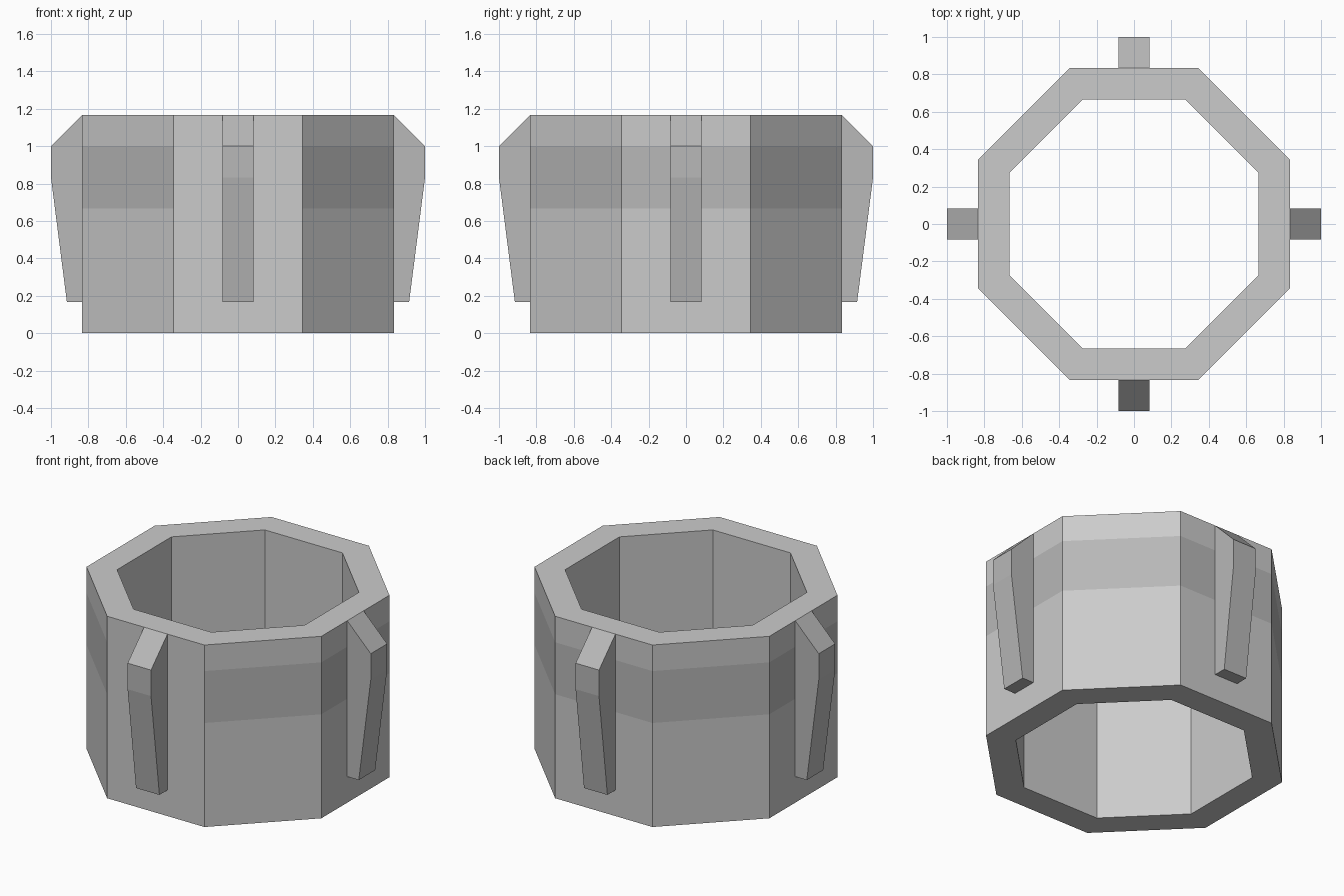
import bpy, bmesh
from math import cos, sin, pi

if "Cube" in bpy.data.objects:
    bpy.data.objects.remove(bpy.data.objects["Cube"])

dark = bpy.data.materials.new("dark_grey")
dark.diffuse_color = (0.48, 0.48, 0.48, 1)
dark.use_nodes = True
dark.node_tree.nodes["Principled BSDF"].inputs["Base Color"].default_value = dark.diffuse_color
light = bpy.data.materials.new("light_grey")
light.diffuse_color = (0.8, 0.8, 0.8, 1)
light.use_nodes = True
light.node_tree.nodes["Principled BSDF"].inputs["Base Color"].default_value = light.diffuse_color


def make_object(name, bm, mats):
    bmesh.ops.recalc_face_normals(bm, faces=bm.faces)
    mesh = bpy.data.meshes.new(name)
    bm.to_mesh(mesh)
    bm.free()
    for m in mats:
        mesh.materials.append(m)
    obj = bpy.data.objects.new(name, mesh)
    bpy.context.collection.objects.link(obj)
    return obj


# Octagonal ring: closed wall profile (distance to flat, height) swept in 8 steps
OUT, INN, TOP = 0.833, 0.665, 1.167
profile = [(OUT, 0), (OUT, 0.667), (OUT, 1.0), (OUT, TOP), (INN, TOP), (INN, 0)]
bm = bmesh.new()
loops = []
for i in range(8):
    a = (i + 0.5) * pi / 4
    k = 1 / cos(pi / 8)
    loops.append([bm.verts.new((r * k * cos(a), r * k * sin(a), z)) for r, z in profile])
n = len(profile)
for i in range(8):
    p, q = loops[i], loops[(i + 1) % 8]
    for j in range(n):
        f = bm.faces.new((p[j], q[j], q[(j + 1) % n], p[(j + 1) % n]))
        # Dark band around the outside, absent on the front face
        if j == 1 and i != 5:
            f.material_index = 1
make_object("octagonal_ring", bm, [light, dark])

# Four tapered fins on the front, back, left and right faces
HALF = 0.083
fin = [(OUT, 0.167), (0.915, 0.167), (1, 0.833), (1, 1), (OUT, TOP)]
for i, side in enumerate(("right", "back", "left", "front")):
    bm = bmesh.new()
    a = [bm.verts.new((x, -HALF, z)) for x, z in fin]
    b = [bm.verts.new((x, HALF, z)) for x, z in fin]
    bm.faces.new(a)
    bm.faces.new(b)
    for j in range(5):
        k = (j + 1) % 5
        bm.faces.new((a[j], a[k], b[k], b[j]))
    obj = make_object(side + "_fin", bm, [dark])
    obj.rotation_euler.z = i * pi / 2
